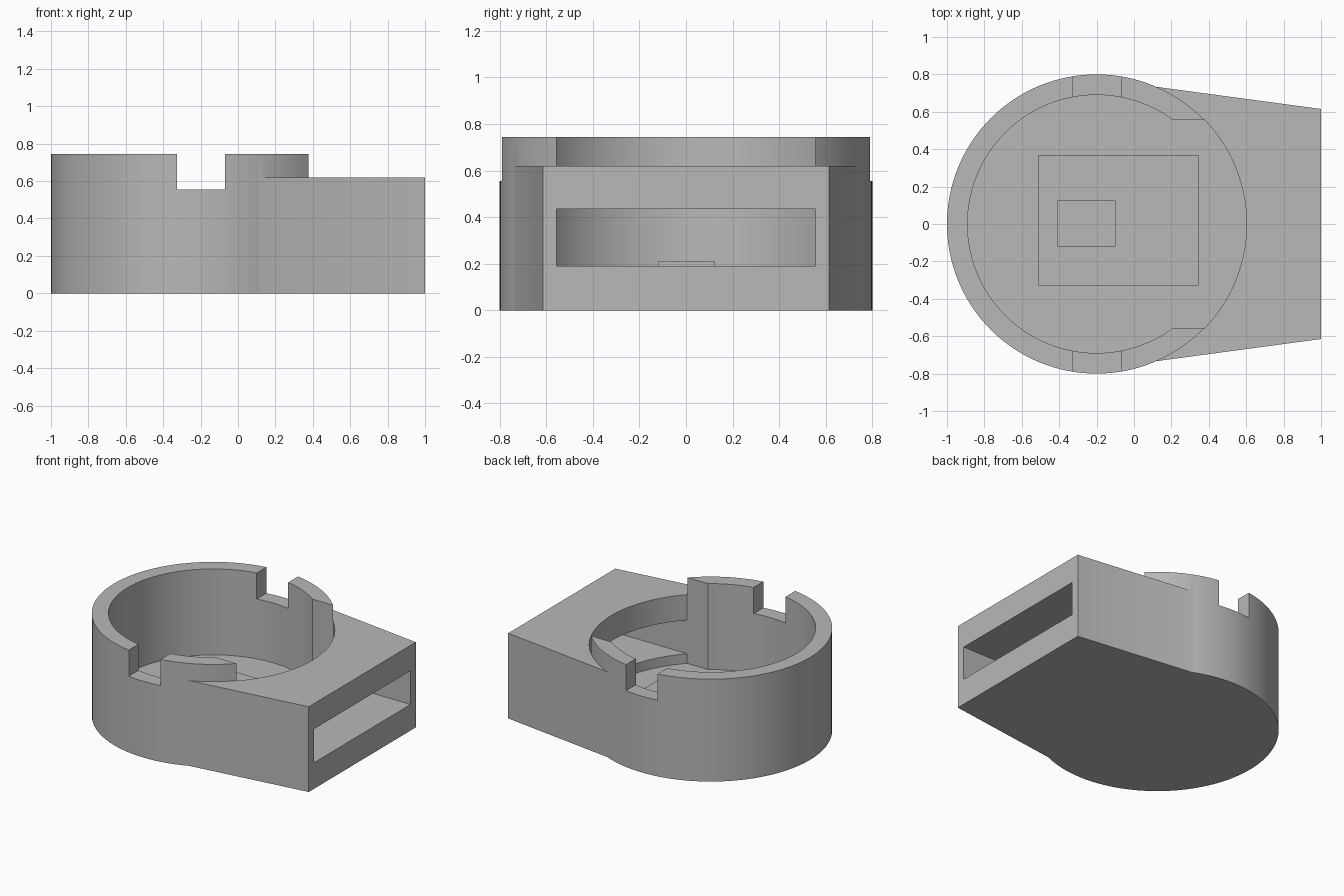
import bpy, bmesh
from math import asin, cos, sin, pi, radians

if "Cube" in bpy.data.objects:
    bpy.data.objects.remove(bpy.data.objects["Cube"], do_unlink=True)

grey = bpy.data.materials.new("plain_grey")
grey.use_nodes = True
grey.diffuse_color = (0.48, 0.48, 0.48, 1)
grey.node_tree.nodes["Principled BSDF"].inputs["Base Color"].default_value = (0.48, 0.48, 0.48, 1)

CX = -0.2        # axis of the round cup
MOUTH = 0.555    # half width of the slot and the opening in the wall


def arc(radius, start, end, steps):
    return [(CX + radius * cos(start + (end - start) * i / steps),
             radius * sin(start + (end - start) * i / steps)) for i in range(steps + 1)]


def prism(name, outline, z0, z1):
    bm = bmesh.new()
    base = bm.faces.new([bm.verts.new((x, y, z0)) for x, y in outline])
    top = bmesh.ops.extrude_face_region(bm, geom=[base])["geom"]
    bmesh.ops.translate(bm, vec=(0, 0, z1 - z0),
                        verts=[v for v in top if isinstance(v, bmesh.types.BMVert)])
    bmesh.ops.recalc_face_normals(bm, faces=bm.faces)
    mesh = bpy.data.meshes.new(name)
    bm.to_mesh(mesh)
    bm.free()
    mesh.materials.append(grey)
    obj = bpy.data.objects.new(name, mesh)
    bpy.context.collection.objects.link(obj)
    return obj


def box(name, x0, x1, y0, y1, z0, z1):
    return prism(name, [(x0, y0), (x1, y0), (x1, y1), (x0, y1)], z0, z1)


def select(obj):
    bpy.ops.object.select_all(action="DESELECT")
    obj.select_set(True)
    bpy.context.view_layer.objects.active = obj


def combine(target, other, operation):
    mod = target.modifiers.new("join", "BOOLEAN")
    mod.operation = operation
    mod.solver = "EXACT"
    mod.object = other
    select(target)
    bpy.ops.object.modifier_apply(modifier=mod.name)
    bpy.data.objects.remove(other, do_unlink=True)


# Round cup with a tapered block on one side
housing = prism("housing", arc(0.8, 0, 2 * pi, 128)[:-1], 0, 0.745)
block = prism("tapered_block", [(CX, -0.5), (0.1, -0.736), (1, -0.615),
                                (1, 0.615), (0.1, 0.736), (CX, 0.5)], 0, 0.62)
combine(housing, block, "UNION")

# Bore that widens through the wall towards the block
inner, outer = 0.69, 0.802
a, b = asin(MOUTH / inner), asin(MOUTH / outer)
bore = prism("bore", arc(inner, a, 2 * pi - a, 96) + arc(outer, -b, b, 32), 0.12, 1)
combine(housing, bore, "DIFFERENCE")

# Flat slot through the block, and the pair of rim notches
combine(housing, box("slot", 0.1, 1.2, -MOUTH, MOUTH, 0.19, 0.435), "DIFFERENCE")
combine(housing, box("rim_notches", -0.325, -0.07, -1, 1, 0.555, 1), "DIFFERENCE")
select(housing)
bpy.ops.object.shade_smooth_by_angle(angle=radians(30))

# Plate on the floor and the small raised pad on it
box("floor_plate", -0.51, 0.345, -0.33, 0.37, 0.1, 0.155)
box("raised_pad", -0.41, -0.1, -0.12, 0.125, 0.11, 0.21)
